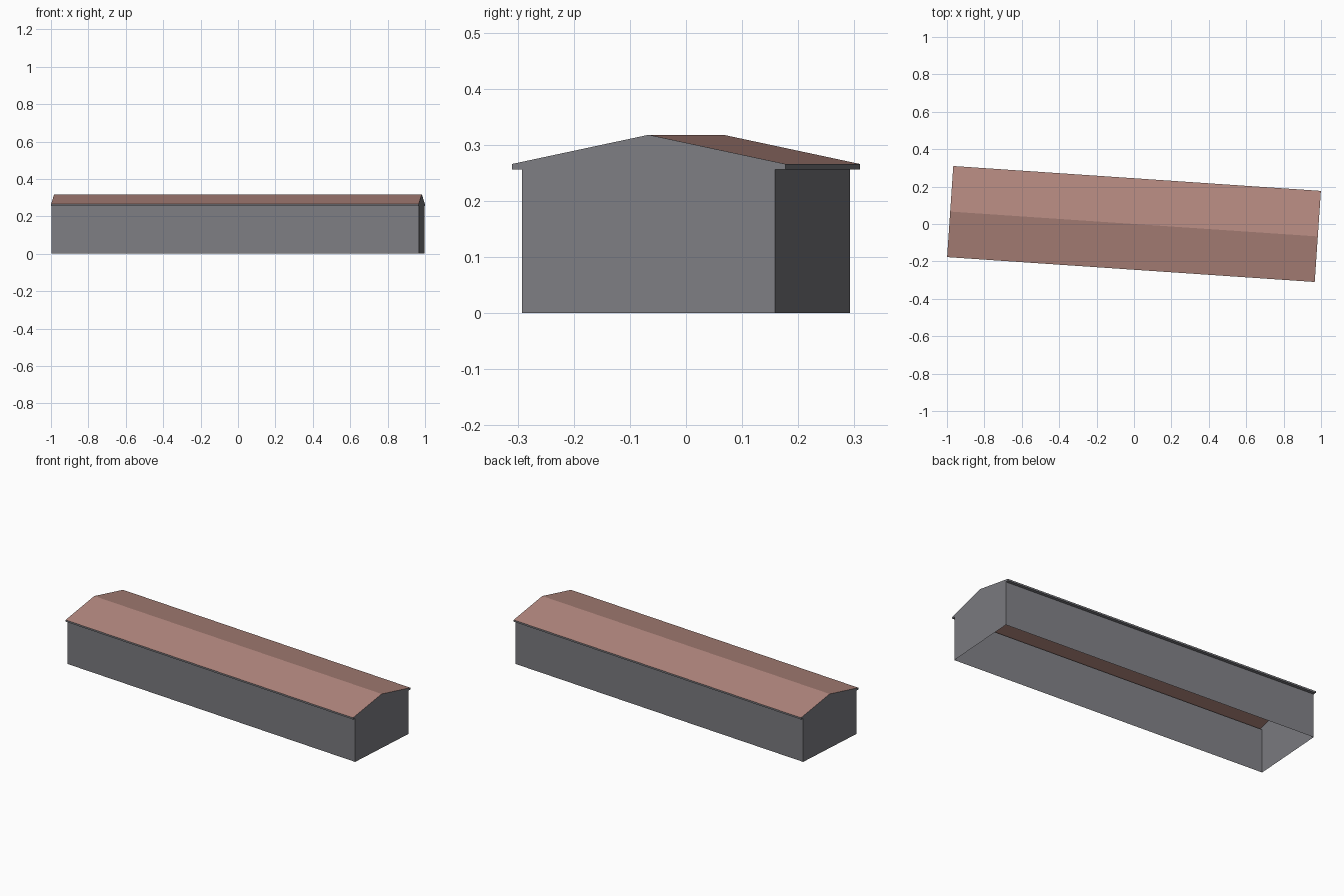
import bpy, bmesh, math
from mathutils import Matrix

if "Cube" in bpy.data.objects:
    bpy.data.objects.remove(bpy.data.objects["Cube"])

L, WALL, EAVE = 0.985, 0.226, 0.244      # half length, half wall width, half roof width
Z_SOFFIT, Z_EAVE, Z_RIDGE = 0.256, 0.266, 0.318
TURN = Matrix.Rotation(math.radians(-3.87), 4, 'Z')


def material(name, srgb):
    m = bpy.data.materials.new(name)
    m.diffuse_color = [(c / 255 / 1.0 + 0.055) ** 2.4 / 1.055 ** 2.4 for c in srgb] + [1]
    m.use_nodes = True
    m.node_tree.nodes["Principled BSDF"].inputs["Base Color"].default_value = m.diffuse_color
    return m


grey = material("grey wall", (125, 125, 130))
brown = material("brown roof", (178, 135, 126))


def build(name, faces, mat):
    bm = bmesh.new()
    for pts in faces:
        bm.faces.new([bm.verts.new(p) for p in pts])
    bmesh.ops.remove_doubles(bm, verts=bm.verts, dist=1e-5)
    bm.transform(TURN)
    me = bpy.data.meshes.new(name)
    bm.to_mesh(me)
    bm.free()
    me.materials.append(mat)
    bpy.context.collection.objects.link(bpy.data.objects.new(name, me))


def strip(a, b, s):
    """Long quad between two (y, z) profile points, facing outward on side s."""
    (y0, z0), (y1, z1) = a, b
    quad = [(-L, s * y0, z0), (L, s * y0, z0), (L, s * y1, z1), (-L, s * y1, z1)]
    return quad if s < 0 else quad[::-1]


# Long walls, eave undersides and roof slopes on both sides
for s, side in ((-1, "front"), (1, "back")):
    build(side + "_wall", [strip((WALL, 0), (WALL, Z_SOFFIT), s)], grey)
    build(side + "_eave", [strip((WALL, Z_SOFFIT), (EAVE, Z_SOFFIT), s),
                           strip((EAVE, Z_SOFFIT), (EAVE, Z_EAVE), s)], grey)
    build(side + "_roof", [strip((EAVE, Z_EAVE), (0, Z_RIDGE), s)], brown)

# Gable ends, flush with the roof ends (the building is open underneath)
half = [(WALL, 0), (WALL, Z_SOFFIT), (EAVE, Z_SOFFIT), (EAVE, Z_EAVE)]
outline = half + [(0, Z_RIDGE)] + [(-y, z) for y, z in reversed(half)]
for s, side in ((1, "right"), (-1, "left")):
    build(side + "_gable", [[(s * L, s * y, z) for y, z in reversed(outline)][::-1]], grey)
